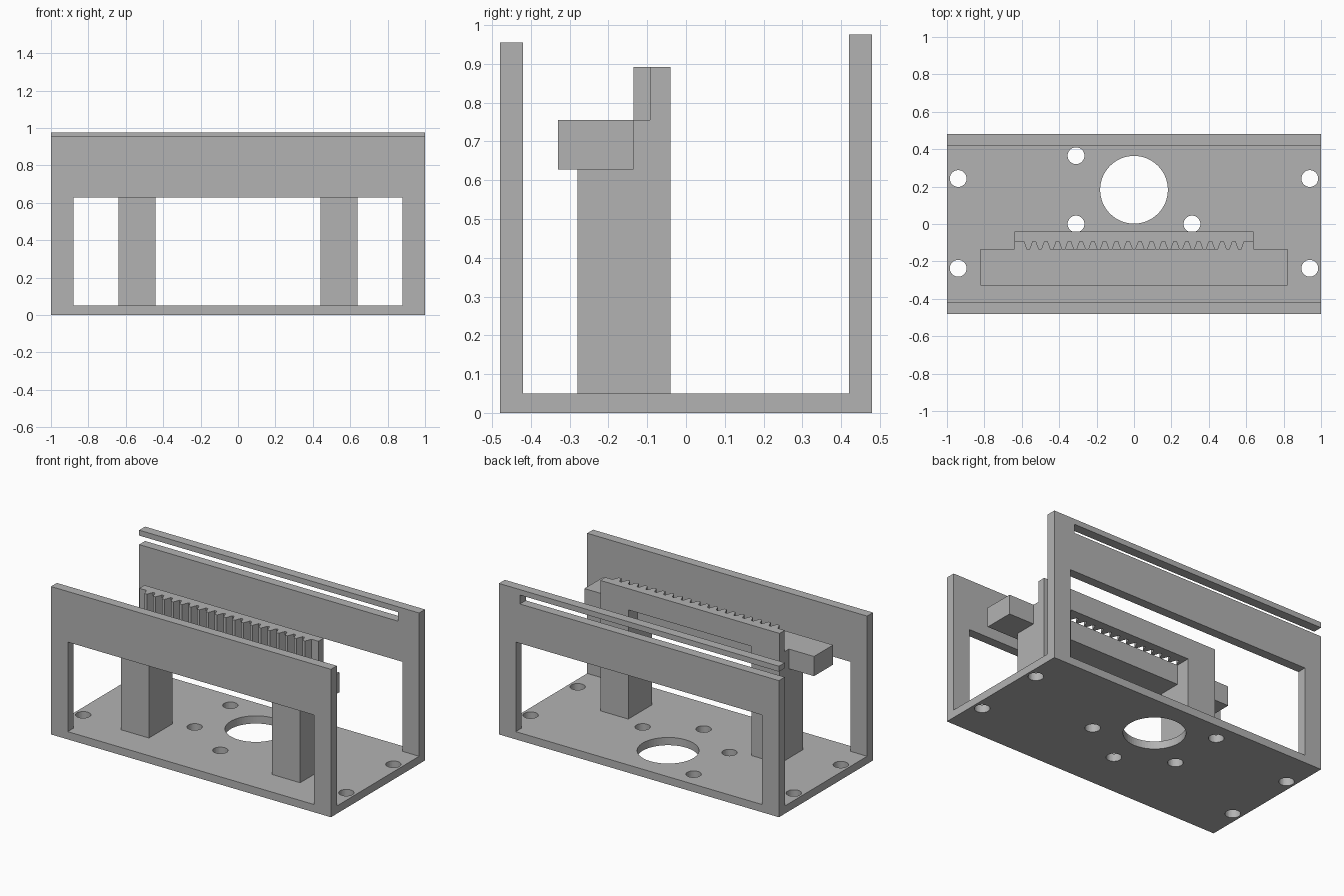
import bpy, bmesh, math
from mathutils import Vector

if "Cube" in bpy.data.objects:
    bpy.data.objects.remove(bpy.data.objects["Cube"])

grey = bpy.data.materials.new("plain_grey")
grey.diffuse_color = (0.45, 0.45, 0.45, 1)
grey.use_nodes = True
grey.node_tree.nodes["Principled BSDF"].inputs["Base Color"].default_value = grey.diffuse_color


def prism(name, points, offset):
    """Extrude a flat outline of 3D points along an offset vector."""
    bm = bmesh.new()
    face = bm.faces.new([bm.verts.new(p) for p in points])
    out = bmesh.ops.extrude_face_region(bm, geom=[face])
    moved = [v for v in out["geom"] if isinstance(v, bmesh.types.BMVert)]
    bmesh.ops.translate(bm, verts=moved, vec=Vector(offset))
    bmesh.ops.recalc_face_normals(bm, faces=bm.faces)
    mesh = bpy.data.meshes.new(name)
    bm.to_mesh(mesh)
    bm.free()
    mesh.materials.append(grey)
    obj = bpy.data.objects.new(name, mesh)
    bpy.context.collection.objects.link(obj)
    return obj


def box(name, x0, x1, y0, y1, z0, z1):
    return prism(name, [(x0, y0, z0), (x1, y0, z0), (x1, y1, z0), (x0, y1, z0)],
                 (0, 0, z1 - z0))


def drill(x, y, r, sides):
    ring = [(x + r * math.cos(2 * math.pi * i / sides),
             y + r * math.sin(2 * math.pi * i / sides), -0.1) for i in range(sides)]
    return prism("drill", ring, (0, 0, 0.3))


def cut(obj, cutters):
    """Subtract the cutters, bake the result and remove them."""
    for c in cutters:
        mod = obj.modifiers.new("cut", "BOOLEAN")
        mod.operation, mod.solver, mod.object = "DIFFERENCE", "EXACT", c
    deps = bpy.context.evaluated_depsgraph_get()
    baked = bpy.data.meshes.new_from_object(obj.evaluated_get(deps))
    obj.modifiers.clear()
    obj.data = baked
    for c in cutters:
        bpy.data.objects.remove(c)


# base plate with motor opening, four mounting holes and four corner holes
base = box("base_plate", -1, 1, -0.42, 0.42, 0, 0.05)
spots = [(-0.31, 0.365), (-0.31, 0), (0.31, 0), (0, -0.18)]
spots += [(sx * 0.94, y) for sx in (-1, 1) for y in (-0.237, 0.243)]
cut(base, [drill(0, 0.183, 0.181, 64)] + [drill(x, y, 0.045, 32) for x, y in spots])

# front wall with its window
front = box("front_wall", -1, 1, -0.48, -0.42, 0, 0.955)
cut(front, [box("window", -0.88, 0.88, -0.6, -0.3, 0.05, 0.628)])

# back wall with window and a slot open at the left end
back = box("back_wall", -1, 1, 0.42, 0.48, 0, 0.975)
cut(back, [box("window", -0.88, 0.88, 0.3, 0.6, 0.05, 0.628),
           box("slot", -1.2, 0.85, 0.3, 0.6, 0.882, 0.94)])

# stepped posts
step = [(-0.28, 0.05), (-0.04, 0.05), (-0.04, 0.755), (-0.135, 0.755),
        (-0.135, 0.628), (-0.28, 0.628)]
for name, x in (("left_post", -0.64), ("right_post", 0.44)):
    prism(name, [(x, y, z) for y, z in step], (0.2, 0, 0))

# cross bar resting on the posts
box("cross_bar", -0.82, 0.82, -0.33, -0.135, 0.628, 0.755)

# toothed rack along the top
ROOT, TIP, PITCH, TEETH = -0.093, -0.135, 0.0628, 19
outline = [(0.64, -0.04), (-0.64, -0.04), (-0.64, ROOT)]
for i in range(TEETH):
    c = (i - (TEETH - 1) / 2) * PITCH
    outline += [(c - 0.0245, ROOT), (c - 0.009, TIP), (c + 0.009, TIP), (c + 0.0245, ROOT)]
outline.append((0.64, ROOT))
prism("toothed_rack", [(x, y, 0.755) for x, y in outline], (0, 0, 0.137))
